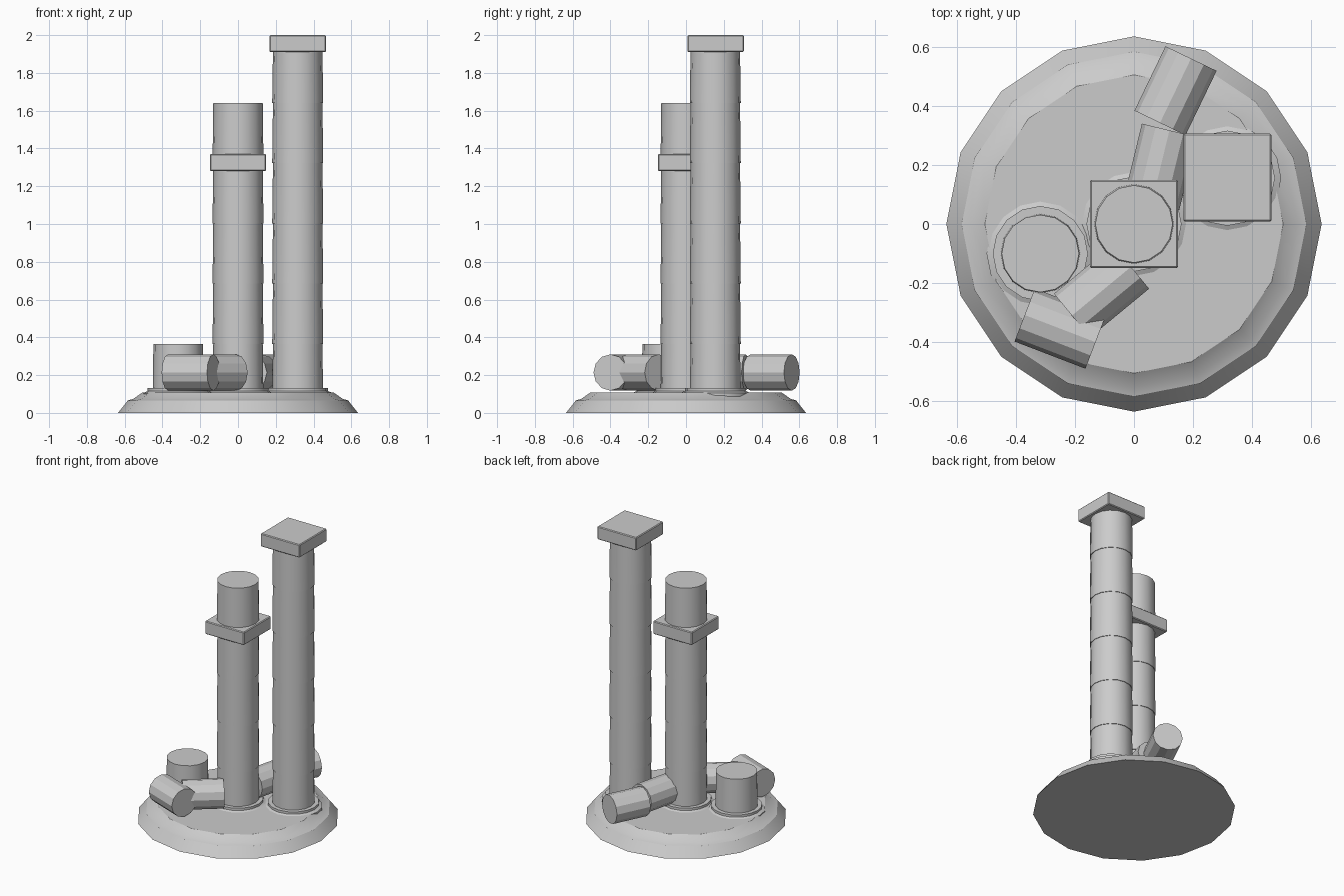
import bpy, bmesh, math
from mathutils import Vector

if "Cube" in bpy.data.objects:
    bpy.data.objects.remove(bpy.data.objects["Cube"])

stone = bpy.data.materials.new("grey stone")
stone.diffuse_color = (0.6, 0.6, 0.6, 1)
stone.use_nodes = True
stone.node_tree.nodes["Principled BSDF"].inputs["Base Color"].default_value = stone.diffuse_color


def finish(name, bm, angle=None):
    bmesh.ops.recalc_face_normals(bm, faces=bm.faces[:])
    me = bpy.data.meshes.new(name)
    bm.to_mesh(me)
    bm.free()
    me.materials.append(stone)
    ob = bpy.data.objects.new(name, me)
    bpy.context.collection.objects.link(ob)
    if angle:
        bpy.ops.object.select_all(action='DESELECT')
        ob.select_set(True)
        bpy.context.view_layer.objects.active = ob
        bpy.ops.object.shade_smooth_by_angle(angle=math.radians(angle))
    return ob


def lathe(name, profile, sides=16, centre=(0, 0), angle=None):
    """Turned solid from (radius, height) pairs, capped at both ends."""
    bm = bmesh.new()
    rings = [[bm.verts.new((centre[0] + r * math.cos(2 * math.pi * i / sides),
                            centre[1] + r * math.sin(2 * math.pi * i / sides), z))
              for i in range(sides)] for r, z in profile]
    for a, b in zip(rings, rings[1:]):
        for i in range(sides):
            j = (i + 1) % sides
            bm.faces.new((a[i], a[j], b[j], b[i]))
    bm.faces.new(rings[0])
    bm.faces.new(rings[-1])
    return finish(name, bm, angle)


def slab(name, x, y, z0, z1, half=0.149):
    bm = bmesh.new()
    bmesh.ops.create_cube(bm, size=1)
    for v in bm.verts:
        v.co = Vector((x + v.co.x * 2 * half, y + v.co.y * 2 * half,
                       (z0 + z1) / 2 + v.co.z * (z1 - z0)))
    bmesh.ops.bevel(bm, geom=bm.edges[:], offset=0.005, segments=1, affect='EDGES')
    return finish(name, bm)


def fallen_drum(name, p, q, r=0.096, z=0.214):
    a, b = Vector((*p, z)), Vector((*q, z))
    bm = bmesh.new()
    bmesh.ops.create_cone(bm, cap_ends=True, segments=12, radius1=r, radius2=r,
                          depth=(b - a).length)
    rot = (b - a).to_track_quat('Z', 'Y').to_matrix().to_4x4()
    bm.transform(rot)
    bmesh.ops.translate(bm, verts=bm.verts[:], vec=(a + b) / 2)
    return finish(name, bm)


def column(name, x, y, top):
    # stepped foot
    lathe(name + "_foot", [(0.182, 0.08), (0.182, 0.106), (0.161, 0.116), (0.161, 0.132)],
          16, (x, y), 30)
    # stacked drums, each tapering slightly upward
    z, n, profile = 0.05, 0, []
    while z < top - 0.01:
        z1 = min(0.365 + 0.319 * n, top)
        profile += [(0.135, z), (0.131, z1)]
        z, n = z1, n + 1
    lathe(name + "_shaft", profile, 16, (x, y), 30)


# round stepped plinth
lathe("plinth", [(0.635, 0), (0.583, 0.066), (0.553, 0.075), (0.505, 0.109)], 16, (0, 0), 20)

# standing columns
column("tall_column", 0.316, 0.155, 1.92)
column("middle_column", 0, 0, 1.64)
column("broken_stump", -0.317, -0.10, 0.37)

# square slabs
slab("tall_capital", 0.316, 0.157, 1.91, 2.0)
slab("middle_collar", 0, 0, 1.28, 1.37)

# fallen drums
for name, p, q in [
    ("front_left_drum", (-0.37, -0.308), (-0.13, -0.40)),
    ("front_inner_drum", (-0.21, -0.31), (-0.01, -0.145)),
    ("back_outer_drum", (0.088, 0.342), (0.193, 0.56)),
    ("back_inner_drum", (0.12, 0.317), (0.06, 0.07)),
]:
    fallen_drum(name, p, q)
